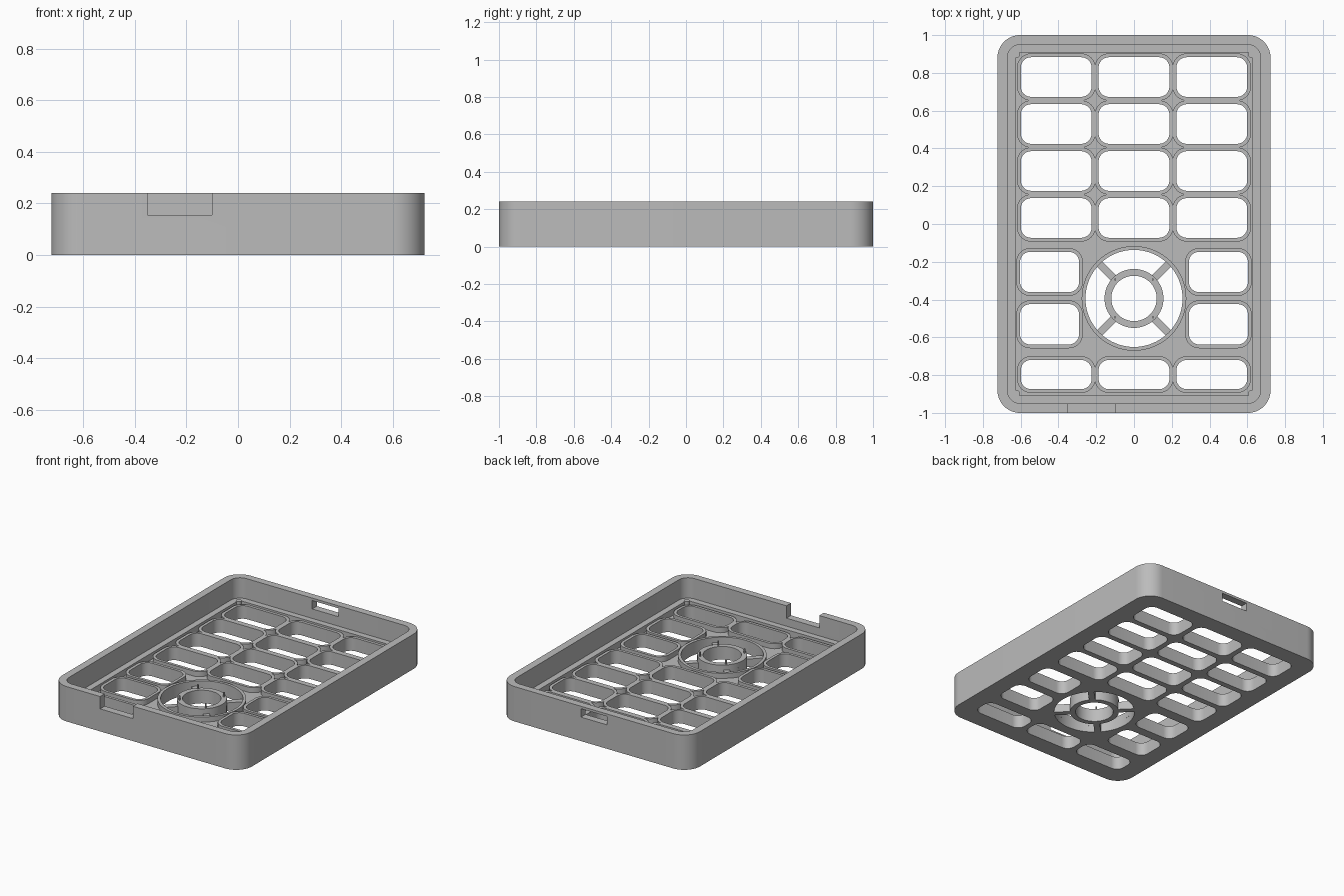
import bpy, bmesh
from math import sin, cos, asin, pi, radians
from mathutils import Vector

old = bpy.data.objects.get("Cube")
if old:
    bpy.data.objects.remove(old, do_unlink=True)

grey = bpy.data.materials.new("plain grey")
grey.use_nodes = True
grey.diffuse_color = (0.5, 0.5, 0.5, 1)
grey.node_tree.nodes["Principled BSDF"].inputs["Base Color"].default_value = (0.5, 0.5, 0.5, 1)

FLOOR, COLLAR, LEDGE, TOP = 0.055, 0.09, 0.1, 0.24
RIM = 0.02
HUB_Y = -0.394


def rounded(cx, cy, w, h, r, n=8):
    """Rounded rectangle outline, counter-clockwise."""
    pts = []
    for k, (sx, sy) in enumerate([(1, 1), (-1, 1), (-1, -1), (1, -1)]):
        for i in range(n + 1):
            a = (k + i / n) * pi / 2
            pts.append((cx + sx * (w / 2 - r) + r * cos(a), cy + sy * (h / 2 - r) + r * sin(a)))
    return pts


def circle(cx, cy, r, n=64):
    return [(cx + r * cos(2 * pi * i / n), cy + r * sin(2 * pi * i / n)) for i in range(n)]


def sector(r0, r1, middle, half_gap, n=16):
    """Curved opening between two spokes of constant width."""
    pts = []
    for r, direction in ((r1, 1), (r0, -1)):
        span = pi / 4 - asin(half_gap / r)
        for i in range(n + 1):
            a = middle + direction * span * (2 * i / n - 1)
            pts.append((r * cos(a), HUB_Y + r * sin(a)))
    return pts


def prism(bm, outline, z0, z1):
    low = [bm.verts.new((x, y, z0)) for x, y in outline]
    high = [bm.verts.new((x, y, z1)) for x, y in outline]
    bm.faces.new(low[::-1])
    bm.faces.new(high)
    for i in range(len(low)):
        j = (i + 1) % len(low)
        bm.faces.new((low[i], low[j], high[j], high[i]))


def tube(bm, outer, inner, z0, z1):
    loops = [[bm.verts.new((x, y, z)) for x, y in o]
             for o, z in ((outer, z0), (outer, z1), (inner, z1), (inner, z0))]
    n = len(outer)
    for k in range(4):
        a, b = loops[k], loops[(k + 1) % 4]
        for i in range(n):
            j = (i + 1) % n
            bm.faces.new((a[i], a[j], b[j], b[i]))


def make(name, build):
    bm = bmesh.new()
    build(bm)
    bmesh.ops.recalc_face_normals(bm, faces=bm.faces)
    me = bpy.data.meshes.new(name)
    bm.to_mesh(me)
    bm.free()
    me.materials.append(grey)
    ob = bpy.data.objects.new(name, me)
    bpy.context.collection.objects.link(ob)
    return ob


def activate(ob):
    bpy.ops.object.select_all(action='DESELECT')
    ob.select_set(True)
    bpy.context.view_layer.objects.active = ob


def cut(ob, build):
    cutter = make("cutter", build)
    cutter.hide_render = True
    mod = ob.modifiers.new("cut", 'BOOLEAN')
    mod.operation, mod.solver, mod.object = 'DIFFERENCE', 'EXACT', cutter
    activate(ob)
    bpy.ops.object.modifier_apply(modifier=mod.name)
    bpy.data.objects.remove(cutter, do_unlink=True)


# Key openings: centre x, centre y, width, height
cells = []
for x in (-0.412, 0, 0.412):
    for row in range(4):
        cells.append((x, 0.778 - 0.2487 * row, 0.375, 0.21))
    cells.append((x, -0.797, 0.375, 0.155))
for x in (-0.447, 0.447):
    for y in (-0.254, -0.531):
        cells.append((x, y, 0.313, 0.214))


def openings(bm):
    for x, y, w, h in cells:
        prism(bm, rounded(x, y, w, h, 0.055), -0.1, 0.15)
    prism(bm, circle(0, HUB_Y, 0.12), -0.1, 0.15)
    for k in range(4):
        prism(bm, sector(0.156, 0.257, k * pi / 2, 0.02), -0.1, 0.15)


# Tray shell with stepped cavity, cable notch in front and slot at the back
shell = make("tray_shell", lambda bm: prism(bm, rounded(0, 0, 1.446, 2, 0.12, 16), 0, TOP))
cut(shell, lambda bm: prism(bm, rounded(0, 0, 1.342, 1.9, 0.07, 12), LEDGE, 0.4))
cut(shell, lambda bm: prism(bm, rounded(0, 0, 1.256, 1.816, 0.015, 4), FLOOR, 0.3))
cut(shell, lambda bm: prism(bm, [(-0.35, -1.1), (-0.1, -1.1), (-0.1, -0.9), (-0.35, -0.9)], 0.155, 0.4))
cut(shell, lambda bm: prism(bm, [(-0.1, 0.9), (0.1, 0.9), (0.1, 1.1), (-0.1, 1.1)], 0.165, 0.223))
cut(shell, openings)


# Raised collars round every key opening
def collars(bm):
    for x, y, w, h in cells:
        tube(bm, rounded(x, y, w + 2 * RIM, h + 2 * RIM, 0.055 + RIM),
             rounded(x, y, w, h, 0.055), FLOOR - 0.01, COLLAR)


key_collars = make("key_collars", collars)


# Round pad: outer collar, hub ring and small guide pins
def pad(bm):
    tube(bm, circle(0, HUB_Y, 0.257 + RIM), circle(0, HUB_Y, 0.257), FLOOR - 0.01, COLLAR)
    tube(bm, circle(0, HUB_Y, 0.156), circle(0, HUB_Y, 0.12), FLOOR - 0.01, COLLAR)
    for sx in (-1, 1):
        for sy in (-1, 1):
            prism(bm, circle(sx * 0.1, HUB_Y + sy * 0.1, 0.006, 10), COLLAR - 0.01, 0.12)


round_pad = make("round_pad_rings", pad)


# Corner posts on the inner ledge
def posts(bm):
    for sx in (-1, 1):
        for sy in (-1, 1):
            prism(bm, circle(sx * 0.622, sy * 0.897, 0.018, 20), FLOOR - 0.01, LEDGE + 0.004)


corner_posts = make("corner_posts", posts)

for ob in (shell, key_collars, round_pad, corner_posts):
    activate(ob)
    bpy.ops.object.shade_smooth_by_angle(angle=radians(30))
